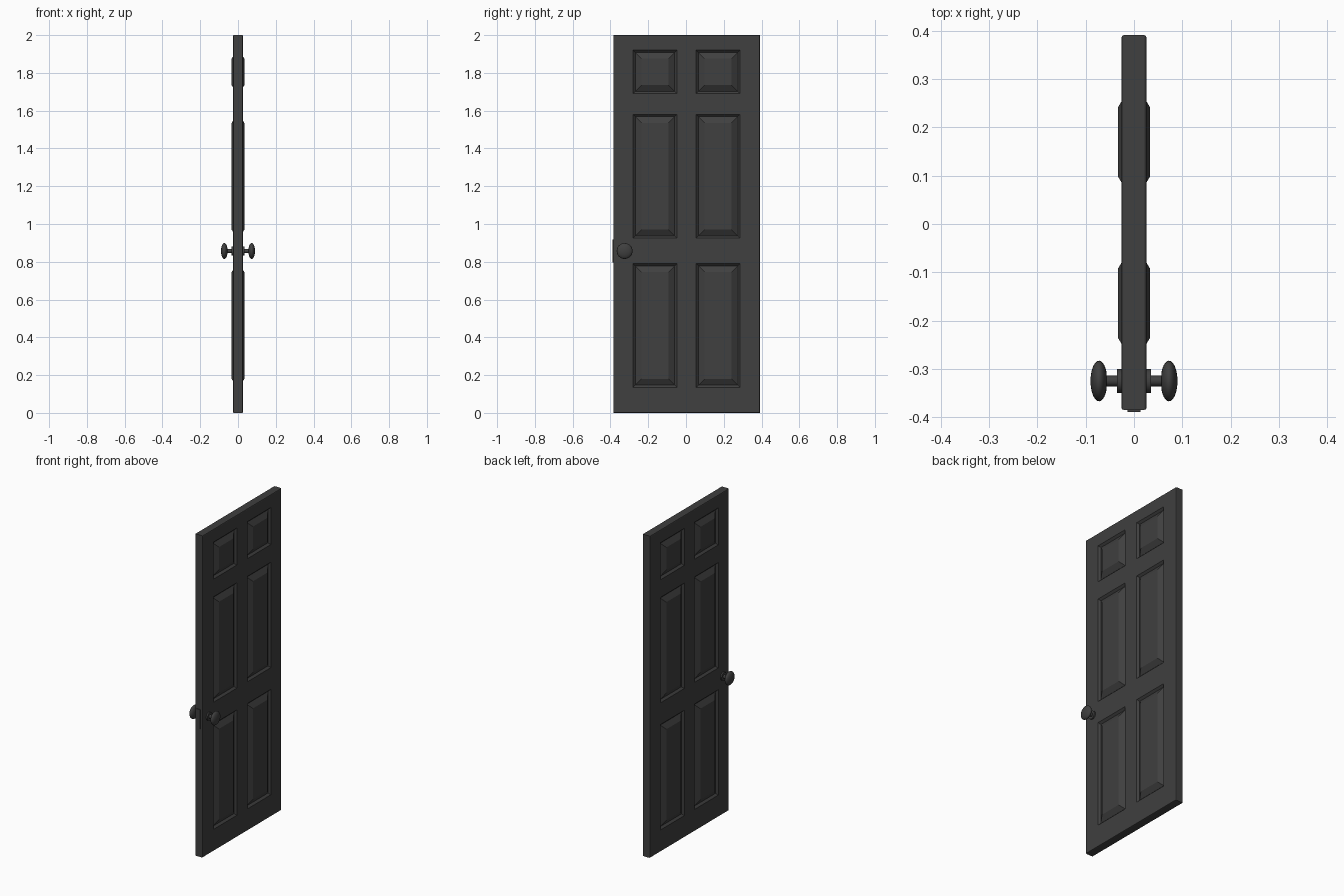
import bpy, bmesh, math
from mathutils import Matrix

if "Cube" in bpy.data.objects:
    bpy.data.objects.remove(bpy.data.objects["Cube"])

dark = bpy.data.materials.new("dark_paint")
dark.diffuse_color = (0.05, 0.05, 0.05, 1)
dark.use_nodes = True
dark.node_tree.nodes["Principled BSDF"].inputs["Base Color"].default_value = dark.diffuse_color


def finish(bm, name, mirror=True, smooth=False):
    bmesh.ops.recalc_face_normals(bm, faces=bm.faces)
    me = bpy.data.meshes.new(name)
    bm.to_mesh(me)
    bm.free()
    ob = bpy.data.objects.new(name, me)
    bpy.context.collection.objects.link(ob)
    me.materials.append(dark)
    bpy.context.view_layer.objects.active = ob
    ob.select_set(True)
    if smooth:
        bpy.ops.object.shade_smooth_by_angle(angle=math.radians(35))
    if mirror:
        mod = ob.modifiers.new("both_sides", 'MIRROR')
        mod.merge_threshold = 0.0005
        bpy.ops.object.modifier_apply(modifier=mod.name)
    ob.select_set(False)
    return ob


def nested(bm, rect, steps, cap):
    """Rectangular rings bridged together; steps are (inset, x)."""
    y0, y1, z0, z1 = rect
    prev = None
    for i, x in steps:
        ring = [bm.verts.new((x, y, z)) for y, z in
                ((y0 + i, z0 + i), (y1 - i, z0 + i), (y1 - i, z1 - i), (y0 + i, z1 - i))]
        if prev:
            for k in range(4):
                bm.faces.new((prev[k], prev[k - 3], ring[k - 3], ring[k]))
        prev = ring
    if cap:
        bm.faces.new(prev)


# Door slab: half thickness with chamfered edge, raised panels, mirrored across x
T, C = 0.026, 0.005
Y0, Y1, CY = -0.385, 0.391, 0.003
cols = [(CY - 0.283, CY - 0.051), (CY + 0.051, CY + 0.283)]
rows = [(0.135, 0.79), (0.925, 1.58), (1.69, 1.92)]
ys = [Y0 + C] + [v for c in cols for v in c] + [Y1 - C]
zs = [C] + [v for r in rows for v in r] + [2 - C]

bm = bmesh.new()
nested(bm, (Y0, Y1, 0, 2), [(0, 0), (0, T - C), (C * 0.3, T - C * 0.3), (C, T)], False)
for a in range(len(ys) - 1):
    for b in range(len(zs) - 1):
        rect = (ys[a], ys[a + 1], zs[b], zs[b + 1])
        if a % 2 and b % 2:
            nested(bm, rect, [(0, T), (0.012, 0.014), (0.045, 0.0335)], True)
        else:
            nested(bm, rect, [(0, T)], True)
bmesh.ops.remove_doubles(bm, verts=bm.verts, dist=0.0002)
finish(bm, "door_slab")

# Knobs: rosette, stem and lens-shaped grip turned around the x axis
KY, KZ = -0.325, 0.857
profile = [(0.024, 0), (0.024, 0.025), (0.035, 0.025), (0.035, 0.011), (0.058, 0.011)]
profile += [(0.0725 - 0.0175 * math.cos(t), 0.042 * math.sin(t))
            for t in [math.pi * (0.13 + 0.87 * k / 12) for k in range(13)]]
bm = bmesh.new()
vs = [bm.verts.new((x, max(r, 0), 0)) for x, r in profile]
es = [bm.edges.new(p) for p in zip(vs, vs[1:])]
bmesh.ops.spin(bm, geom=vs + es, cent=(0, 0, 0), axis=(1, 0, 0),
               angle=2 * math.pi, steps=24, use_merge=True)
bmesh.ops.remove_doubles(bm, verts=bm.verts, dist=0.0001)
bmesh.ops.translate(bm, verts=bm.verts, vec=(0, KY, KZ))
finish(bm, "door_knobs", smooth=True)

# Latch plate on the door edge
bm = bmesh.new()
bmesh.ops.create_cube(bm, size=1, matrix=Matrix.Translation((0, -0.385, KZ))
                      @ Matrix.Diagonal((0.026, 0.009, 0.12, 1)))
finish(bm, "latch_plate", mirror=False)
